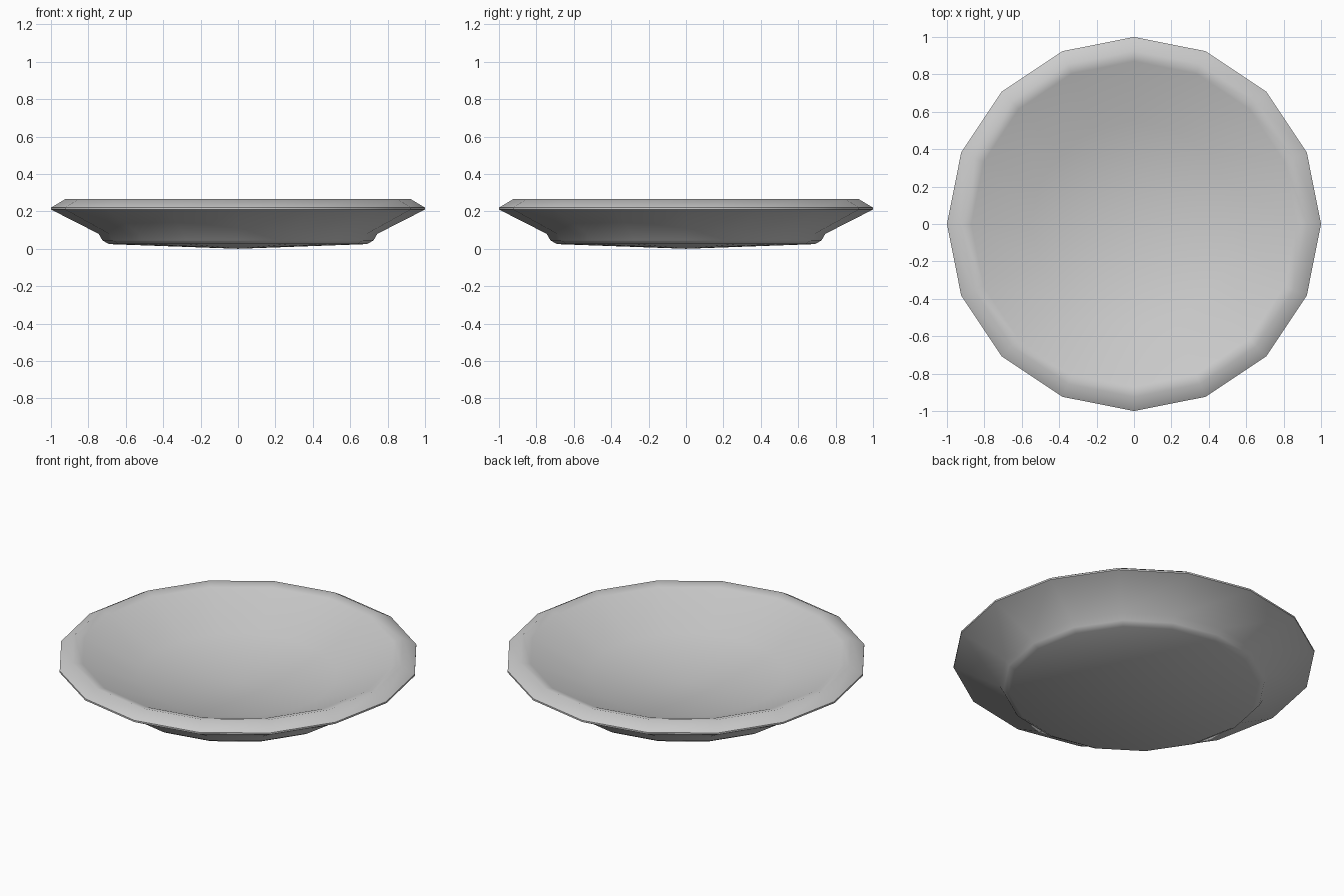
import bpy, bmesh, math

if "Cube" in bpy.data.objects:
    bpy.data.objects.remove(bpy.data.objects["Cube"])

SIDES = 16

# Plate cross-section (radius, height), from underside centre over the rim to the inner centre
profile = [
    (0.0, 0.0), (0.69, 0.025), (0.725, 0.045), (0.745, 0.08),  # foot
    (1.0, 0.21), (1.0, 0.22),                               # outer wall and lip
    (0.925, 0.265), (0.87, 0.25),                           # rim
    (0.55, 0.115), (0.0, 0.065),                             # bowl
]


def lathe(name, points, sides):
    bm = bmesh.new()
    rings = []
    for r, z in points:
        n = sides if r > 0 else 1
        rings.append([bm.verts.new((r * math.cos(2 * math.pi * i / sides),
                                    r * math.sin(2 * math.pi * i / sides), z))
                      for i in range(n)])
    for a, b in zip(rings, rings[1:]):
        for i in range(sides):
            j = (i + 1) % sides
            quad = [a[i % len(a)], a[j % len(a)], b[j % len(b)], b[i % len(b)]]
            bm.faces.new(list(dict.fromkeys(quad)))
    bmesh.ops.recalc_face_normals(bm, faces=bm.faces)
    mesh = bpy.data.meshes.new(name)
    bm.to_mesh(mesh)
    bm.free()
    obj = bpy.data.objects.new(name, mesh)
    bpy.context.collection.objects.link(obj)
    return obj


# Plate, smooth shaded with a sharp lip
plate = lathe("plate", profile, SIDES)
bpy.context.view_layer.objects.active = plate
plate.select_set(True)
bpy.ops.object.shade_smooth_by_angle(angle=math.radians(50))
